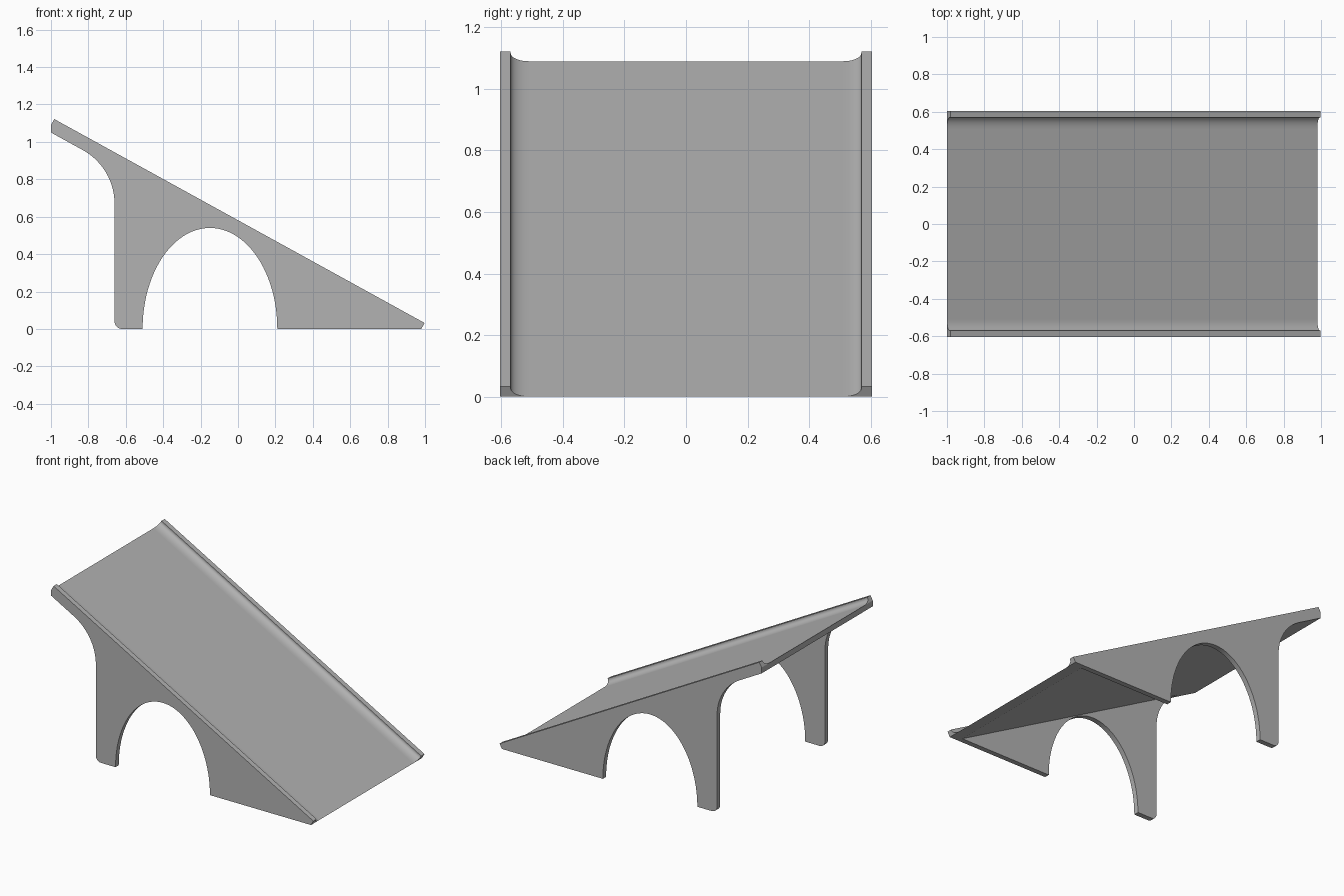
import bpy
import bmesh
import math
from mathutils import Vector

cube = bpy.data.objects.get("Cube")
if cube:
    bpy.data.objects.remove(cube, do_unlink=True)

grey = bpy.data.materials.new("plain grey")
grey.use_nodes = True
COLOUR = (0.45, 0.45, 0.45, 1)
grey.diffuse_color = COLOUR
grey.node_tree.nodes["Principled BSDF"].inputs["Base Color"].default_value = COLOUR

INNER, OUTER = 0.57, 0.605          # inner and outer faces of the side walls
HIGH = Vector((-1.0, 0, 1.09))      # ends of the sliding surface
LOW = Vector((0.98, 0, 0.0))
DROP = (HIGH.z - LOW.z) / (LOW.x - HIGH.x)
NORMAL = Vector((DROP, 0, 1)).normalized()
LIP = 0.0365                        # rail height above the sliding surface
UNDER = 1.05                        # underside height at the high end


def prism(name, start, end):
    """Solid joining two matching outlines."""
    bm = bmesh.new()
    a = [bm.verts.new(p) for p in start]
    b = [bm.verts.new(p) for p in end]
    bm.faces.new(a)
    bm.faces.new(b)
    for i in range(len(a)):
        j = (i + 1) % len(a)
        bm.faces.new((a[i], a[j], b[j], b[i]))
    bmesh.ops.recalc_face_normals(bm, faces=bm.faces)
    mesh = bpy.data.meshes.new(name)
    bm.to_mesh(mesh)
    bm.free()
    mesh.materials.append(grey)
    obj = bpy.data.objects.new(name, mesh)
    bpy.context.collection.objects.link(obj)
    bpy.ops.object.select_all(action='DESELECT')
    obj.select_set(True)
    bpy.context.view_layer.objects.active = obj
    bpy.ops.object.shade_smooth_by_angle(angle=math.radians(25))
    return obj


def slab(name, outline, y0, y1):
    """Side outline extruded across the width."""
    return prism(name, [(x, y0, z) for x, z in outline], [(x, y1, z) for x, z in outline])


def rounded(p, corner, q, pull, steps):
    """Rounded corner running from p to q."""
    p, corner, q = Vector(p), Vector(corner), Vector(q)
    a, b = p.lerp(corner, pull), q.lerp(corner, pull)
    pts = []
    for i in range(steps + 1):
        t = i / steps
        u = 1 - t
        pts.append(tuple(p * u**3 + a * 3 * u*u*t + b * 3 * u*t*t + q * t**3))
    return pts


def under(x):
    return UNDER - DROP * (x + 1)


# Sloping deck
slab("deck", [(HIGH.x, HIGH.z), (LOW.x, LOW.z), (UNDER / DROP - 1, 0), (-1, UNDER)],
     -INNER, INNER)

# Side wall outline: rail, bracket curve, rounded foot and arch
rail_high, rail_low = HIGH + NORMAL * LIP, LOW + NORMAL * LIP
LEG = -0.66
outline = [(rail_high.x, rail_high.z), (HIGH.x, HIGH.z), (-1, UNDER)]
outline += rounded((-0.83, under(-0.83)), (LEG, under(LEG)), (LEG, 0.669), 0.617, 14)
outline += rounded((LEG, 0.04), (LEG, 0), (LEG + 0.04, 0), 0.552, 6)
ARCH = 48
for i in range(ARCH + 1):
    angle = math.pi * (1 - i / ARCH)
    outline.append((-0.15 + 0.36 * math.cos(angle), 0.54 * math.sin(angle)))
outline += [(LOW.x, LOW.z), (rail_low.x, rail_low.z)]

# Hollow fillet between the deck and each rail
WIDTH, RISE, STEPS = 0.06, 0.03, 10
section = [(INNER, 0.0)]
for i in range(STEPS + 1):
    angle = math.pi / 2 * i / STEPS
    section.append((INNER - WIDTH + WIDTH * math.sin(angle), RISE * (1 - math.cos(angle))))

for side, s in (("left", 1), ("right", -1)):
    side_name = "back" if s > 0 else "front"
    slab(side_name + "_side_wall", outline, s * INNER, s * OUTER)
    across = [Vector((0, s * y, 0)) + NORMAL * h for y, h in section]
    prism(side_name + "_rail_fillet", [HIGH + p for p in across], [LOW + p for p in across])
